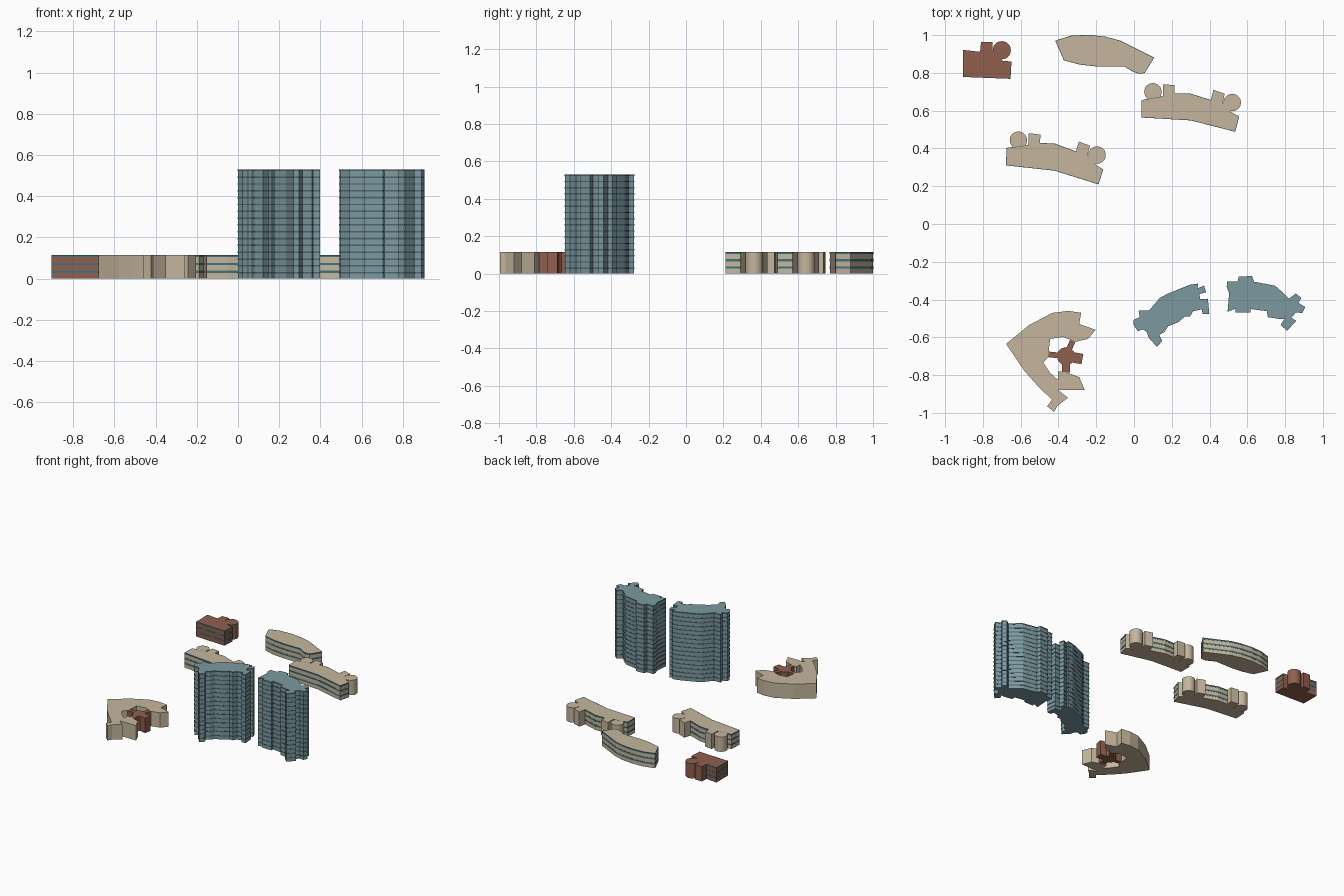
import bpy, bmesh, math
from mathutils import Vector, Matrix

if "Cube" in bpy.data.objects:
    bpy.data.objects.remove(bpy.data.objects["Cube"])

LOW, TALL = 0.115, 0.53


def mat(name, rgb):
    m = bpy.data.materials.new(name)
    m.diffuse_color = (*rgb, 1)
    m.use_nodes = True
    m.node_tree.nodes["Principled BSDF"].inputs["Base Color"].default_value = m.diffuse_color
    return m


TAN = mat("tan_wall", (0.56, 0.47, 0.34))
BROWN = mat("brown_brick", (0.28, 0.115, 0.075))
TEAL = mat("tower_teal", (0.20, 0.32, 0.35))
GLASS = mat("window_glass", (0.05, 0.17, 0.20))
DARK = mat("tower_floor_line", (0.07, 0.13, 0.15))


def finish(bm, name, m):
    bmesh.ops.recalc_face_normals(bm, faces=bm.faces)
    me = bpy.data.meshes.new(name)
    bm.to_mesh(me)
    bm.free()
    me.materials.append(m)
    ob = bpy.data.objects.new(name, me)
    bpy.context.collection.objects.link(ob)
    return ob


def prism(name, pts, h, m):
    """Extrude a footprint given in hundredths of a unit."""
    bm = bmesh.new()
    f = bm.faces.new([bm.verts.new((x / 100, y / 100, 0)) for x, y in pts])
    r = bmesh.ops.extrude_face_region(bm, geom=[f])
    top = [v for v in r["geom"] if isinstance(v, bmesh.types.BMVert)]
    bmesh.ops.translate(bm, verts=top, vec=(0, 0, h))
    return finish(bm, name, m)


def drum(name, x, y, r, h, m, sides=32):
    bm = bmesh.new()
    bmesh.ops.create_cone(bm, cap_ends=True, segments=sides, radius1=r / 100, radius2=r / 100,
                          depth=h, matrix=Matrix.Translation((x / 100, y / 100, h / 2)))
    ob = finish(bm, name, m)
    bpy.context.view_layer.objects.active = ob
    ob.select_set(True)
    bpy.ops.object.shade_smooth_by_angle(angle=math.radians(30))
    ob.select_set(False)
    return ob


def bands(name, pts, floors, h, thick, m, shortest):
    """Thin strips along every wall longer than 'shortest', one per floor."""
    bm = bmesh.new()
    for a, b in zip(pts, pts[1:] + pts[:1]):
        a, b = Vector(a) / 100, Vector(b) / 100
        d = b - a
        if d.length < shortest:
            continue
        for i in range(floors):
            z = (i + 0.86) * h / floors
            mid = (a + b) / 2
            bmesh.ops.create_cube(bm, size=1, matrix=Matrix.Translation((mid.x, mid.y, z))
                                  @ Matrix.Rotation(math.atan2(d.y, d.x), 4, 'Z')
                                  @ Matrix.Diagonal((d.length, 0.003, thick, 1)))
    return finish(bm, name, m)


# small brick house with a round stair drum
house = [(-90.5, 92), (-81.5, 91), (-81, 96.3), (-75, 96.3), (-75, 91.5), (-70, 91),
         (-70, 86.5), (-65, 86), (-65.5, 77), (-90.5, 78)]
prism("brick_house", house, LOW, BROWN)
bands("brick_house_windows", house, 3, LOW, 0.011, GLASS, 0.07)
drum("brick_house_drum", -70, 92, 4.8, LOW, BROWN)

# curved block
curved = [(-41.5, 97), (-33.5, 99.5), (-24, 100), (-15, 99), (-7.5, 97), (1.5, 92.5),
          (10.5, 88), (5.5, 80), (2.5, 79.7), (-1, 81), (-5, 83.5), (-19.5, 83.5),
          (-28.5, 84.5), (-37, 86.8)]
prism("curved_block", curved, LOW, TAN)
bands("curved_block_windows", curved, 3, LOW, 0.011, GLASS, 0.03)

# two matching bent blocks, each with two stair drums
bent = [(4.2, 65.5), (15.3, 67.5), (15.3, 74), (21.5, 73.5), (21.5, 69), (29.5, 69),
        (40.7, 65.5), (42, 71), (48, 69), (47, 64), (51, 59.5), (55.5, 57),
        (53.5, 49), (30, 55), (4.2, 56.5)]


def place(p, to, angle):
    c, s = math.cos(angle), math.sin(angle)
    x, y = p[0] - 4.2, p[1] - 56.5
    return (to[0] + x * c - y * s, to[1] + x * s + y * c)


for side, to, ang in (("right", (4.2, 56.5), 0), ("left", (-67.7, 31.2), math.radians(-3))):
    pts = [place(p, to, ang) for p in bent]
    prism(f"bent_block_{side}", pts, LOW, TAN)
    bands(f"bent_block_{side}_windows", pts, 3, LOW, 0.011, GLASS, 0.07)
    for i, c in enumerate(((10, 70), (52, 64.3))):
        drum(f"bent_block_{side}_drum_{i + 1}", *place(c, to, ang), 4.6, LOW, TAN)

# horseshoe block around a courtyard
horseshoe = [(-67.7, -63.5), (-55.5, -53.5), (-43.4, -47.1), (-35, -46), (-28, -47),
             (-29, -53), (-20.3, -56), (-24.3, -60.8), (-31, -62.4), (-37.6, -59.8),
             (-44.4, -60.8), (-45.5, -70.4), (-48, -73.5), (-44.4, -78.8), (-40.2, -82.5),
             (-40.2, -78), (-36, -78.5), (-29, -81), (-26, -88), (-40, -88), (-35, -92),
             (-40.7, -96.5), (-42.3, -99.5), (-46, -96.5), (-43.4, -93.1), (-51, -85.7),
             (-58, -77.8)]
prism("horseshoe_block", horseshoe, LOW, TAN)

# brick hub with four arms in the courtyard
hub = Vector((-36, -70))
drum("courtyard_hub", hub.x, hub.y, 4.8, LOW, BROWN, 12)
for i, (x, y, w) in enumerate(((-32.5, -62, 3), (-45.5, -69, 3), (-27.3, -71.5, 5.5), (-36, -78.6, 4))):
    end = Vector((x, y))
    n = (end - hub).normalized().orthogonal() * w / 2
    prism(f"courtyard_arm_{i + 1}", [hub + n, end + n, end - n, hub - n], LOW, BROWN)

# two curved towers with notched outlines
tower_left = [(0, -50.8), (3.2, -49.5), (2.6, -46), (8, -46), (13.8, -39.2), (18, -37),
              (29.6, -32.3), (33.9, -31.7), (33.3, -34.4), (37, -32.8), (38, -36),
              (34.4, -37), (35, -40), (39, -39.7), (39.7, -47.6), (36.5, -47.6), (36, -45),
              (31.2, -46), (29.6, -48.7), (27, -48.7), (23.3, -51.9), (18, -54),
              (15.9, -57.1), (13.2, -58.7), (14.8, -61.9), (12.2, -64.8), (8, -60.3),
              (6.9, -57.1), (4.8, -55.6), (2.1, -56.6), (0, -53.4)]
tower_right = [(49.2, -33.3), (49.5, -30.5), (55, -30.5), (55.6, -28), (62.4, -27.7),
               (63.5, -30.7), (74.6, -32.8), (78.8, -36.5), (82, -39.7), (85.7, -37),
               (88.4, -39.2), (86.8, -41.8), (90.5, -44), (89, -47), (85.7, -46.6),
               (83, -49.7), (85.7, -51.3), (81, -56.3), (77.8, -53.4), (79.9, -50.3),
               (76.2, -50), (71, -49.2), (70.5, -46), (61.5, -44.8), (61.5, -46.8),
               (54, -46.8), (54, -44.5), (49.7, -46.3), (50.5, -36.5)]
for side, pts in (("left", tower_left), ("right", tower_right)):
    prism(f"tower_{side}", pts, TALL, TEAL)
    bands(f"tower_{side}_floor_lines", pts, 16, TALL, 0.007, DARK, 0)
